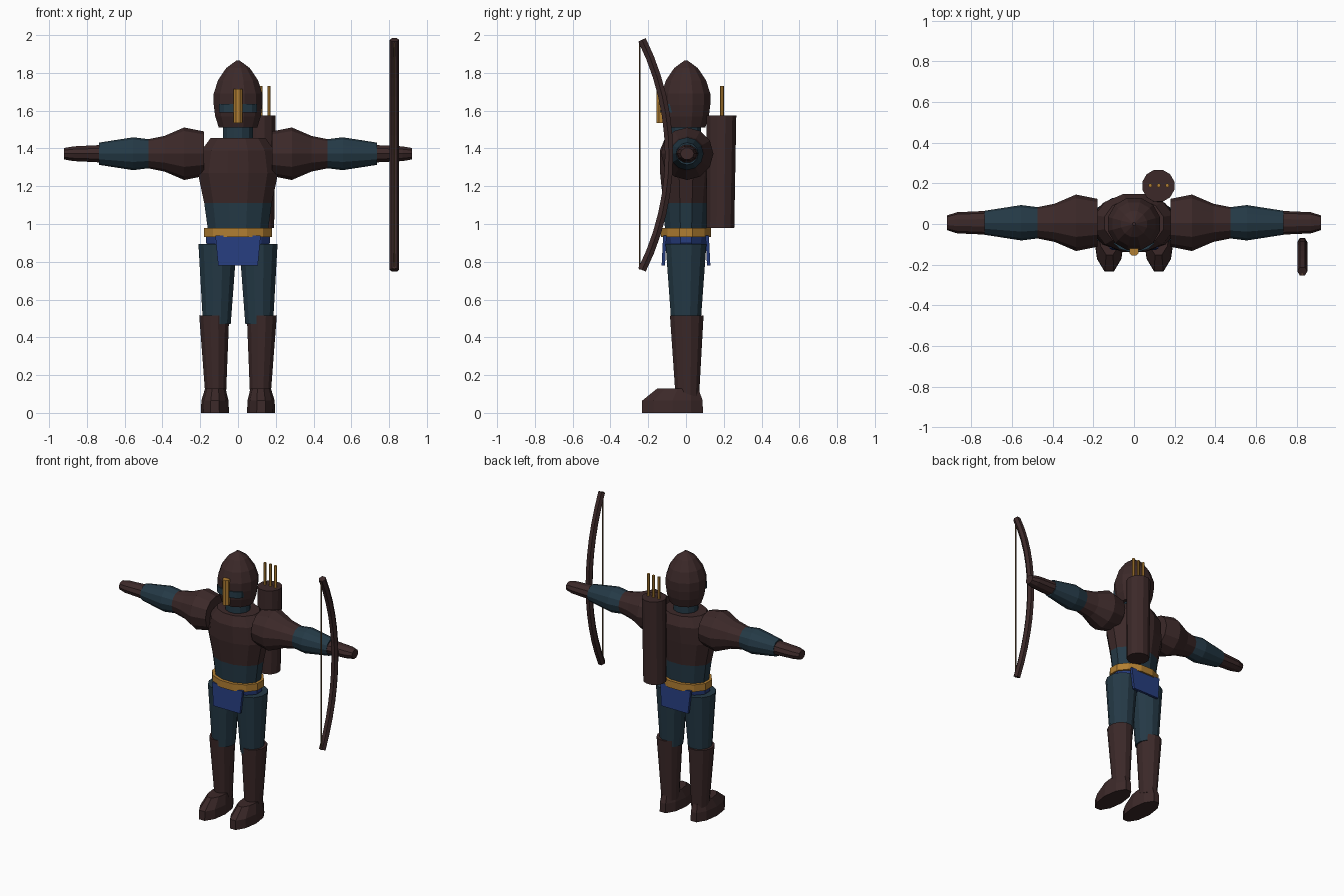
import bpy, bmesh, math
from mathutils import Vector

old = bpy.data.objects.get("Cube")
if old:
    bpy.data.objects.remove(old)


def material(name, rgb):
    m = bpy.data.materials.new(name)
    m.use_nodes = True
    m.diffuse_color = (*rgb, 1)
    m.node_tree.nodes["Principled BSDF"].inputs["Base Color"].default_value = (*rgb, 1)
    return m


LEATHER = material("dark_leather", (0.045, 0.022, 0.022))
CLOTH = material("teal_cloth", (0.018, 0.042, 0.062))
BLUE = material("blue_cloth", (0.02, 0.047, 0.21))
GOLD = material("gold", (0.44, 0.21, 0.032))
STRING = material("bowstring", (0.13, 0.075, 0.035))


def loft(name, mat, rings, sides=12, axis="z", turn=0.5):
    """Skin elliptical rings (height, centre_a, centre_b, radius_a, radius_b) along an axis."""
    bm = bmesh.new()
    loops = []
    for h, ca, cb, ra, rb in rings:
        loop = []
        for i in range(sides):
            t = 2 * math.pi * (i + turn) / sides
            a, b = ca + ra * math.cos(t), cb + rb * math.sin(t)
            loop.append(bm.verts.new((a, b, h) if axis == "z" else (h, a, b)))
        loops.append(loop)
    for lo, hi in zip(loops, loops[1:]):
        for i in range(sides):
            j = (i + 1) % sides
            bm.faces.new((lo[i], lo[j], hi[j], hi[i]))
    bm.faces.new(loops[0][::-1])
    bm.faces.new(loops[-1])
    bmesh.ops.recalc_face_normals(bm, faces=bm.faces)
    mesh = bpy.data.meshes.new(name)
    bm.to_mesh(mesh)
    bm.free()
    obj = bpy.data.objects.new(name, mesh)
    bpy.context.collection.objects.link(obj)
    mesh.materials.append(mat)
    return obj


def rod(name, mat, x, y, z0, z1, r, sides=8):
    return loft(name, mat, [(z0, x, y, r, r), (z1, x, y, r, r)], sides)


# Torso, waist and neck
loft("chest", LEATHER, [(1.11, 0, 0, 0.185, 0.125), (1.27, 0, 0, 0.22, 0.142),
                        (1.39, 0, 0.005, 0.2, 0.148), (1.455, 0, 0.005, 0.15, 0.12)])
loft("waist", CLOTH, [(0.97, 0, 0, 0.165, 0.115), (1.11, 0, 0, 0.185, 0.125)])
rod("neck", CLOTH, 0, 0, 1.43, 1.54, 0.082, 12)

# Hooded head, eye band and nose guard
hood = [(1.51, 0.105), (1.57, 0.125), (1.63, 0.133), (1.69, 0.133),
        (1.76, 0.11), (1.825, 0.065), (1.866, 0.008)]
loft("head", LEATHER, [(z, 0, 0, r, r) for z, r in hood])
loft("eye_band", CLOTH, [(z, 0, -0.08, 0.103, 0.058) for z in (1.59, 1.635)])
rod("nose_guard", GOLD, 0, -0.133, 1.535, 1.715, 0.025)

# Belt, hips and hanging cloth
loft("belt", GOLD, [(0.93, 0, 0, 0.186, 0.138), (0.98, 0, 0, 0.186, 0.138)])
loft("hips", BLUE, [(0.84, 0, 0, 0.13, 0.09), (0.9, 0, 0, 0.175, 0.11),
                    (0.94, 0, 0, 0.175, 0.12)])
ROOT2 = math.sqrt(2)
for label, s in (("front", -1), ("back", 1)):
    loft(label + "_flap", BLUE, [(0.78, 0, s * 0.12, 0.105 * ROOT2, 0.009 * ROOT2),
                                 (0.94, 0, s * 0.112, 0.12 * ROOT2, 0.009 * ROOT2)], 4)

# Limbs, built once per side
CENTRE = 1.372
for label, s in (("left", 1), ("right", -1)):
    def arm(name, mat, profile):
        loft(f"{label}_{name}", mat,
             [(s * x, 0.006, CENTRE, r, r) for x, r in profile], 12, "x", 0)

    arm("shoulder", LEATHER, [(0.18, 0.118), (0.285, 0.139), (0.39, 0.094), (0.475, 0.077)])
    arm("forearm", CLOTH, [(0.475, 0.077), (0.555, 0.087), (0.735, 0.059)])
    loft(label + "_hand", LEATHER,
         [(s * 0.735, 0.006, CENTRE, 0.058, 0.048), (s * 0.87, 0.006, CENTRE, 0.052, 0.041),
          (s * 0.92, 0.006, CENTRE, 0.036, 0.032)], 10, "x", 0)

    loft(label + "_trouser", CLOTH, [(0.47, s * 0.112, 0, 0.076, 0.08),
                                     (0.895, s * 0.108, 0, 0.105, 0.112)])
    loft(label + "_boot", LEATHER, [(0.08, s * 0.118, 0.007, 0.056, 0.064),
                                    (0.515, s * 0.126, 0.004, 0.082, 0.092)])
    loft(label + "_foot", LEATHER, [(0, s * 0.122, -0.072, 0.074, 0.17),
                                    (0.065, s * 0.122, -0.072, 0.072, 0.168),
                                    (0.13, s * 0.12, -0.043, 0.054, 0.114)], 10, "z", 0)

# Quiver with three arrows
loft("quiver", LEATHER, [(0.98, 0.118, 0.182, 0.076, 0.076),
                         (1.575, 0.12, 0.188, 0.081, 0.081)])
for i in range(3):
    rod(f"arrow_{i + 1}", GOLD, 0.08 + 0.042 * i, 0.19, 1.3, 1.73, 0.01, 6)

# Bow: an arc swept as a round tube, with a straight string
BOW_X, BOW_Y, BOW_Z, RADIUS = 0.828, -0.09, 1.366, 1.37
SPREAD = math.radians(26.4)
curve = bpy.data.curves.new("bow", "CURVE")
curve.dimensions = "3D"
curve.bevel_depth = 0.025
curve.bevel_resolution = 1
curve.use_fill_caps = True
spline = curve.splines.new("POLY")
STEPS = 12
spline.points.add(STEPS)
for i, p in enumerate(spline.points):
    t = SPREAD * (2 * i / STEPS - 1)
    y = BOW_Y - RADIUS * (1 - math.cos(t))
    p.co = (*Vector((BOW_X, y, BOW_Z + RADIUS * math.sin(t))), 1)
spline.use_smooth = False
curve.materials.append(LEATHER)
bpy.context.collection.objects.link(bpy.data.objects.new("bow", curve))
rod("bowstring", STRING, BOW_X, -0.245, 0.76, 1.97, 0.005, 6)
